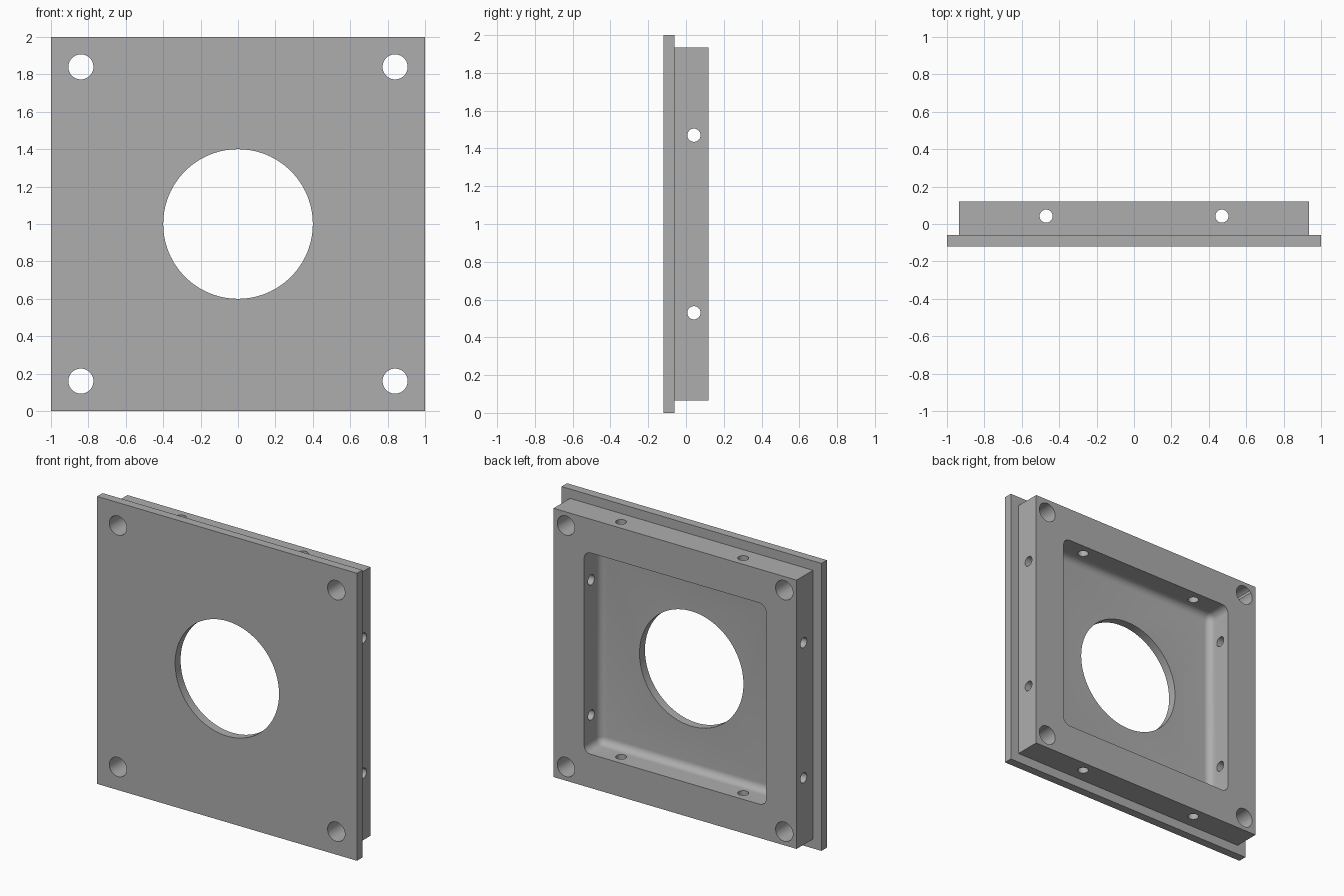
import bpy
import bmesh
from math import pi, radians
from mathutils import Matrix, Vector

cube = bpy.data.objects.get("Cube")
if cube:
    bpy.data.objects.remove(cube, do_unlink=True)

grey = bpy.data.materials.new("plain grey")
grey.use_nodes = True
colour = (0.42, 0.42, 0.42, 1)
grey.diffuse_color = colour
grey.node_tree.nodes["Principled BSDF"].inputs["Base Color"].default_value = colour

MID = 1.0                       # height of the plate centre
FRONT, STEP, BACK = -0.12, -0.06, 0.12


def finish(name, bm):
    mesh = bpy.data.meshes.new(name)
    bm.to_mesh(mesh)
    bm.free()
    mesh.materials.append(grey)
    obj = bpy.data.objects.new(name, mesh)
    bpy.context.collection.objects.link(obj)
    return obj


def square_block(name, half, y0, y1, radius=0):
    bm = bmesh.new()
    size = Matrix.Diagonal((2 * half, y1 - y0, 2 * half, 1))
    bmesh.ops.create_cube(bm, size=1, matrix=Matrix.Translation((0, (y0 + y1) / 2, MID)) @ size)
    if radius:
        bmesh.ops.bevel(bm, geom=bm.edges[:], offset=radius, segments=8,
                        profile=0.5, affect='EDGES')
    return finish(name, bm)


def drill(name, radius, axis, x, y, z, sides):
    bm = bmesh.new()
    turn = {'X': Matrix.Rotation(pi / 2, 4, 'Y'),
            'Y': Matrix.Rotation(pi / 2, 4, 'X'), 'Z': Matrix()}[axis]
    bmesh.ops.create_cone(bm, cap_ends=True, segments=sides, radius1=radius, radius2=radius,
                          depth=3, matrix=Matrix.Translation(Vector((x, y, z))) @ turn)
    return finish(name, bm)


def combine(target, tool, operation):
    mod = target.modifiers.new(tool.name, 'BOOLEAN')
    mod.operation = operation
    mod.solver = 'EXACT'
    mod.object = tool
    bpy.context.view_layer.objects.active = target
    bpy.ops.object.modifier_apply(modifier=mod.name)
    bpy.data.objects.remove(tool, do_unlink=True)


# Wide front flange joined to the narrower rear frame
plate = square_block("flanged_plate", 1.0, FRONT, STEP)
combine(plate, square_block("rear_frame", 0.935, STEP - 0.03, BACK), 'UNION')

# Rear pocket with rounded corners and floor edge, then the central opening
combine(plate, square_block("pocket_cutter", 0.7, STEP, BACK + 0.2, 0.05), 'DIFFERENCE')
combine(plate, drill("opening_cutter", 0.4, 'Y', 0, 0, MID, 96), 'DIFFERENCE')

# Corner bolt holes and cross holes through the frame walls
for sx in (-1, 1):
    for sz in (-1, 1):
        combine(plate, drill("bolt_cutter", 0.067, 'Y', sx * 0.84, 0, MID + sz * 0.84, 40),
                'DIFFERENCE')
    combine(plate, drill("side_cutter", 0.035, 'X', 0, 0.042, MID + sx * 0.47, 32), 'DIFFERENCE')
    combine(plate, drill("top_cutter", 0.035, 'Z', sx * 0.47, 0.042, MID, 32), 'DIFFERENCE')

# Smooth the fillets and bores, keep the edges crisp
bpy.ops.object.select_all(action='DESELECT')
plate.select_set(True)
bpy.context.view_layer.objects.active = plate
bpy.ops.object.shade_smooth_by_angle(angle=radians(30))
